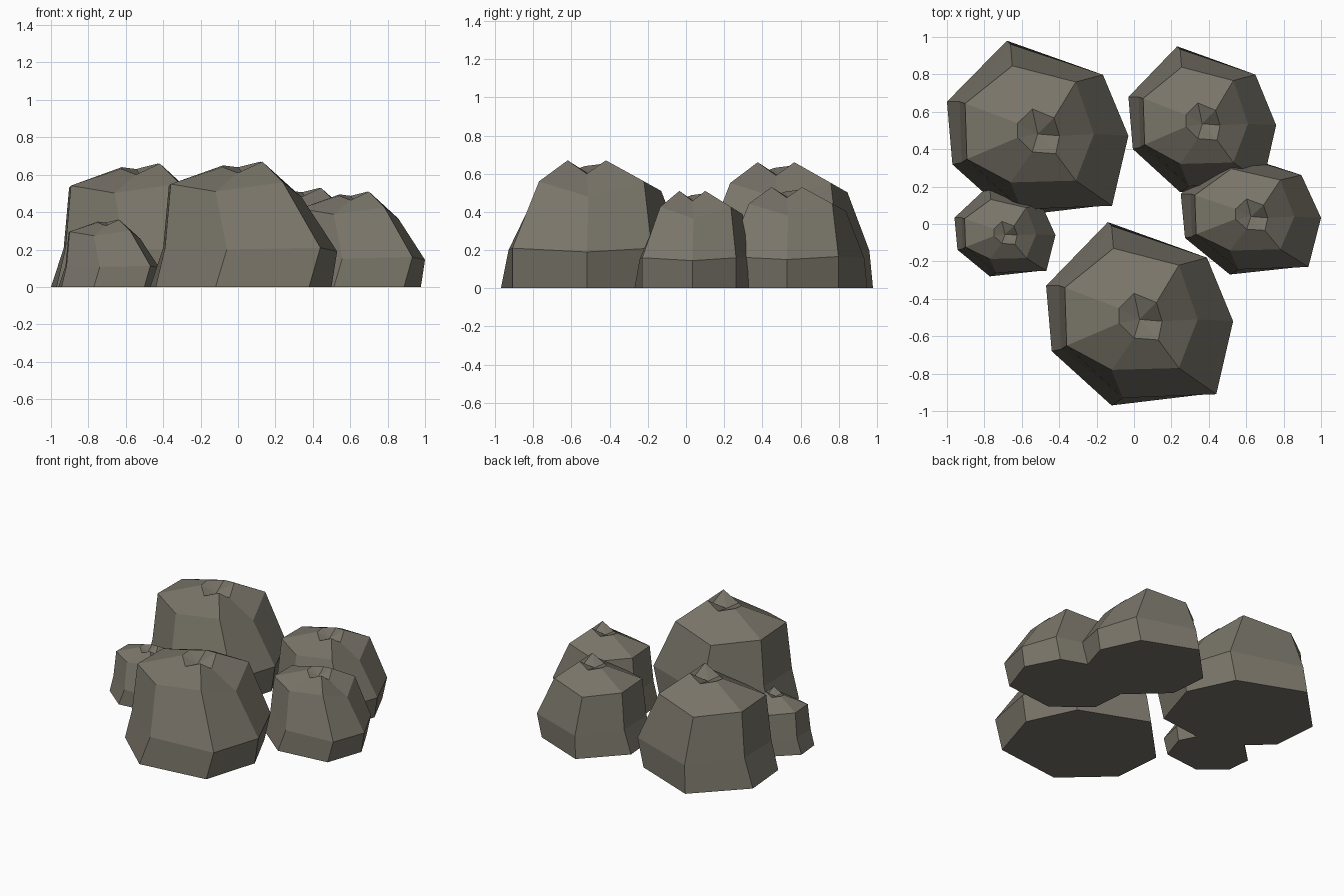
import bpy, bmesh

if "Cube" in bpy.data.objects:
    bpy.data.objects.remove(bpy.data.objects["Cube"])

# Stone colour
stone = bpy.data.materials.new("stone")
stone.diffuse_color = (0.19, 0.175, 0.14, 1)
stone.use_nodes = True
stone.node_tree.nodes["Principled BSDF"].inputs["Base Color"].default_value = stone.diffuse_color

# Seven-sided rings of the largest boulder, bottom to top (clockwise from the left)
RINGS = [
    [(-.47, -.33, 0), (-.14, .01, 0), (.34, -.18, 0), (.50, -.52, 0),
     (.38, -.91, 0), (-.12, -.97, 0), (-.44, -.68, 0)],
    [(-.40, -.33, .21), (-.12, -.01, .20), (.39, -.18, .21), (.53, -.52, .19),
     (.44, -.91, .21), (-.06, -.93, .20), (-.39, -.67, .21)],
    [(-.37, -.34, .54), (-.11, -.13, .51), (.24, -.22, .56), (.34, -.51, .48),
     (.24, -.77, .56), (-.12, -.78, .51), (-.36, -.65, .55)],
    [(-.08, -.45, .65), (0, -.37, .64), (.12, -.42, .67), (.15, -.52, .60),
     (.13, -.62, .67), (0, -.61, .61), (-.08, -.53, .64)],
]
PIT = (.03, -.51, .60)


def boulder(name, x0, x1, y0, y1, height):
    """Fit the boulder shape into the given bounds."""
    def fit(p):
        return (x0 + (p[0] + .47) * (x1 - x0),
                y0 + (p[1] + .97) / .98 * (y1 - y0),
                p[2] / .67 * height)

    bm = bmesh.new()
    rings = [[bm.verts.new(fit(p)) for p in ring] for ring in RINGS]
    pit = bm.verts.new(fit(PIT))
    # Flat underside, side bands and dented crown
    bm.faces.new(rings[0])
    for low, high in zip(rings, rings[1:]):
        for i in range(7):
            j = (i + 1) % 7
            bm.faces.new((low[i], high[i], high[j], low[j]))
    for i in range(7):
        bm.faces.new((rings[3][i], pit, rings[3][(i + 1) % 7]))
    bmesh.ops.recalc_face_normals(bm, faces=bm.faces[:])
    mesh = bpy.data.meshes.new(name)
    bm.to_mesh(mesh)
    bm.free()
    mesh.materials.append(stone)
    bpy.context.collection.objects.link(bpy.data.objects.new(name, mesh))


# The cluster
boulder("front_boulder", -.47, .53, -.97, .01, .67)
boulder("back_left_boulder", -1.0, -.03, .04, .98, .66)
boulder("back_right_boulder", -.03, .76, .17, .95, .53)
boulder("right_boulder", .25, 1.0, -.27, .39, .51)
boulder("small_left_boulder", -.96, -.42, -.28, .20, .36)
